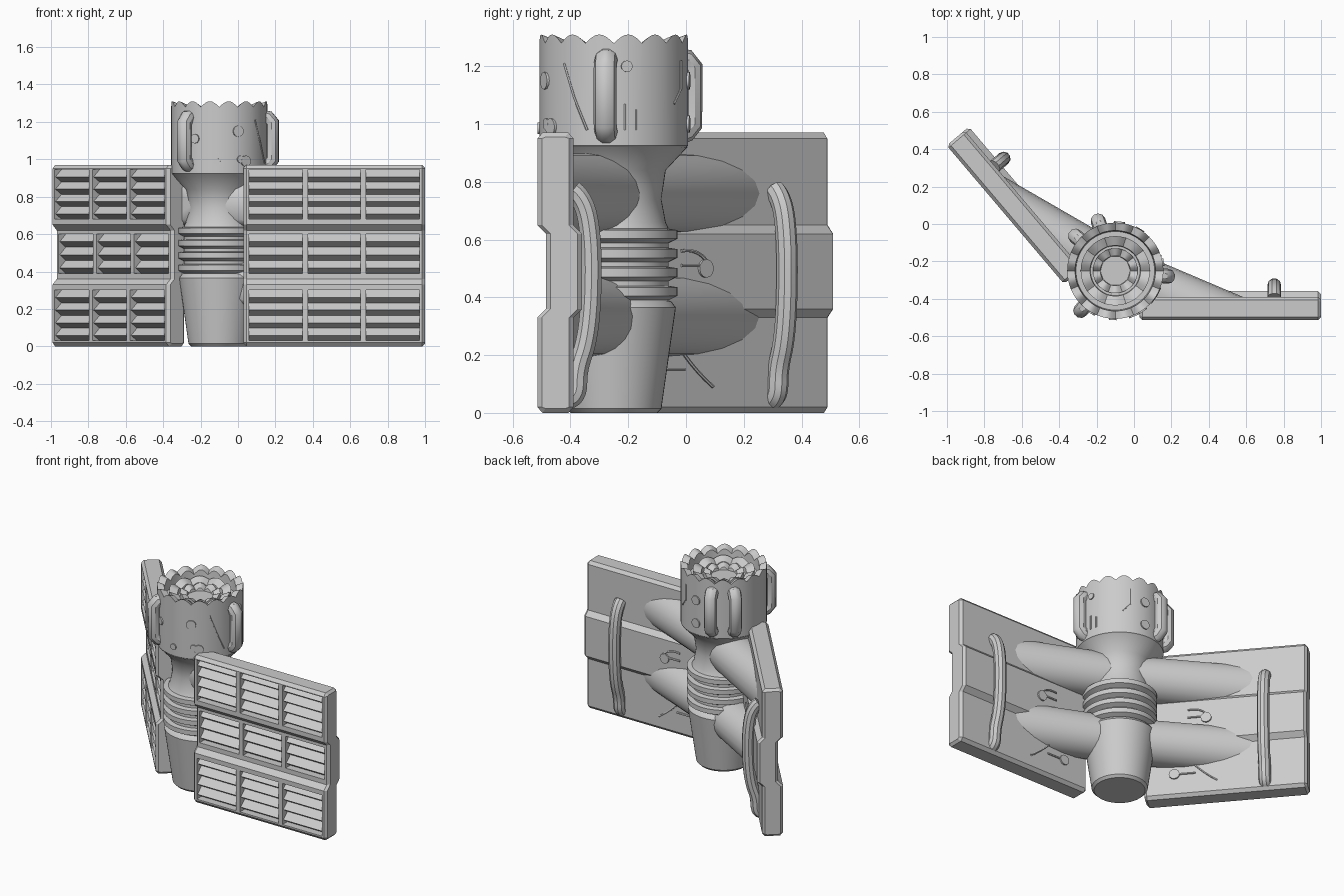
import bpy, bmesh
from math import sin, cos, pi, radians
from mathutils import Matrix, Vector

cube = bpy.data.objects.get("Cube")
if cube:
    bpy.data.objects.remove(cube, do_unlink=True)

grey = bpy.data.materials.new("plain grey")
grey.use_nodes = True
COLOUR = (0.6, 0.6, 0.6, 1)
grey.diffuse_color = COLOUR
grey.node_tree.nodes["Principled BSDF"].inputs["Base Color"].default_value = COLOUR

AXIS = Matrix.Translation((-0.1, -0.25, 0))


def add_mesh(name, mesh, matrix, angle=35):
    mesh.materials.clear()
    mesh.materials.append(grey)
    mesh.polygons.foreach_set("use_smooth", [True] * len(mesh.polygons))
    mesh.set_sharp_from_angle(angle=radians(angle))
    obj = bpy.data.objects.new(name, mesh)
    obj.matrix_world = matrix
    bpy.context.collection.objects.link(obj)
    return obj


def finish(name, bm, matrix, angle=35):
    bmesh.ops.recalc_face_normals(bm, faces=bm.faces)
    mesh = bpy.data.meshes.new(name)
    bm.to_mesh(mesh)
    bm.free()
    return add_mesh(name, mesh, matrix, angle)


def tube(name, points, radius, matrix, smooth_path=False, sides=3):
    curve = bpy.data.curves.new(name, "CURVE")
    curve.dimensions = "3D"
    curve.bevel_depth = radius
    curve.bevel_resolution = sides
    curve.use_fill_caps = True
    spline = curve.splines.new("NURBS" if smooth_path else "POLY")
    spline.points.add(len(points) - 1)
    for p, co in zip(spline.points, points):
        p.co = (*co, 1)
    if smooth_path:
        spline.order_u = 3
        spline.use_endpoint_u = True
        spline.resolution_u = 6
    temp = bpy.data.objects.new(name, curve)
    bpy.context.collection.objects.link(temp)
    bpy.context.view_layer.update()
    dg = bpy.context.evaluated_depsgraph_get()
    mesh = bpy.data.meshes.new_from_object(temp.evaluated_get(dg))
    bpy.data.objects.remove(temp, do_unlink=True)
    return add_mesh(name, mesh, matrix)


def disc(name, radius, depth, matrix):
    bm = bmesh.new()
    bmesh.ops.create_cone(bm, cap_ends=True, segments=12, radius1=radius,
                          radius2=radius, depth=depth)
    return finish(name, bm, matrix)


def lathe(name, profile, sides=48, petals=0, dips=None):
    """Turn (radius, z) points; points listed in dips follow a petal edge."""
    bm = bmesh.new()
    rings = []
    for k, (r, z) in enumerate(profile):
        dip = (dips or {}).get(k, 0)
        rings.append([bm.verts.new((r * cos(a), r * sin(a),
                                    z - dip * (1 - abs(sin(a * petals / 2)))))
                      for a in (2 * pi * i / sides for i in range(sides))])
    for a, b in zip(rings, rings[1:]):
        for i in range(sides):
            j = (i + 1) % sides
            bm.faces.new((a[i], a[j], b[j], b[i]))
    bm.faces.new(rings[0])
    bm.faces.new(rings[-1])
    return finish(name, bm, AXIS)


# Central column: tapered foot, stacked fins, neck
column = [(0.15, 0), (0.165, 0.015), (0.215, 0.365), (0.2, 0.385)]
for k in range(4):
    z = 0.39 + 0.066 * k
    column += [(0.19, z), (0.22, z + 0.015), (0.22, z + 0.045), (0.19, z + 0.05)]
column += [(0.18, 0.66), (0.165, 0.74), (0.18, 0.84), (0.255, 0.92)]
lathe("column", column)

# Head: petal-edged cup with nested crowns inside
lathe("head", [(0.245, 0.915), (0.257, 0.925), (0.257, 1.31), (0.215, 1.295),
               (0.21, 1.22), (0.19, 1.22)], 128, 16, {2: 0.03, 3: 0.03})
lathe("middle_crown", [(0.185, 1.2), (0.185, 1.27), (0.135, 1.25), (0.13, 1.2)],
      80, 10, {1: 0.02, 2: 0.02})
lathe("inner_crown", [(0.12, 1.2), (0.12, 1.255), (0.08, 1.24), (0.075, 1.21)],
      80, 10, {1: 0.02, 2: 0.02})

# Grips around the head
for deg in (229, -6, 109, 139):
    tube("head_grip", [(0.23, 0, 1.225), (0.262, 0, 1.222), (0.284, 0, 1.195),
                       (0.284, 0, 1.0), (0.262, 0, 0.975), (0.23, 0, 0.965)],
         0.04, AXIS @ Matrix.Rotation(radians(deg), 4, "Z"))


def on_head(deg, z):
    return (AXIS @ Matrix.Rotation(radians(deg), 4, "Z")
            @ Matrix.Translation((0.257, 0, z)) @ Matrix.Rotation(pi / 2, 4, "Y"))


# Round studs and thin strips on the head wall
for deg, z, r in ((293, 1.15, 0.03), (240, 1.11, 0.025), (267, 0.985, 0.02),
                  (303, 0.99, 0.03), (296, 1.0, 0.02), (85, 1.0, 0.03),
                  (85, 1.15, 0.03), (10, 1.2, 0.02)):
    disc("head_stud", r, 0.014, on_head(deg, z))
for path in (((318, 1.21), (328, 1.09), (339, 0.98)), ((9, 1.07), (9, 0.98)),
             ((18, 1.05), (18, 0.98)), ((64, 1.22), (64, 1.12), (54, 1.07))):
    tube("head_strip", [(0.257 * cos(radians(a)), 0.257 * sin(radians(a)), z)
                        for a, z in path], 0.005, AXIS, sides=1)

# Panel outline: height, backward shift, half thickness
STATIONS = [(0, 0, 0.045), (0.02, 0, 0.0625), (0.03, 0, 0.0625), (0.3, 0, 0.0625),
            (0.33, 0, 0.0625), (0.36, 0.03, 0.0625), (0.39, 0.03, 0.0625),
            (0.6, 0.03, 0.0625), (0.62, 0.03, 0.0625), (0.65, 0, 0.0625),
            (0.68, 0, 0.0625), (0.945, 0, 0.0625), (0.95, 0, 0.0625), (0.97, 0, 0.045)]
SPANS = [-0.485, -0.47, -0.455, -0.17, -0.14, 0.14, 0.17, 0.455, 0.47, 0.485]
CELL_COLS = (2, 4, 6)
CELL_ROWS = {2: 4, 6: 3, 10: 4}   # outline interval: number of slats


def panel(prefix, matrix):
    bm = bmesh.new()
    n = len(STATIONS)
    rings = []
    for u in SPANS:
        end = abs(u) > 0.48
        thin = 0.75 if end else 1
        ring = []
        for side, rows in ((-1, STATIONS), (1, STATIONS[::-1])):
            for z, shift, half in rows:
                z = min(max(z, 0.015), 0.955) if end else z
                ring.append(bm.verts.new((u, shift + side * half * thin, z)))
        rings.append(ring)
    cells = []
    for i, (a, b) in enumerate(zip(rings, rings[1:])):
        for j in range(2 * n):
            k = (j + 1) % (2 * n)
            face = bm.faces.new((a[j], b[j], b[k], a[k]))
            if i in CELL_COLS and j in CELL_ROWS:
                cells.append(face)
    bm.faces.new(rings[0])
    bm.faces.new(rings[-1])
    bmesh.ops.recalc_face_normals(bm, faces=bm.faces)
    for face in bmesh.ops.extrude_discrete_faces(bm, faces=cells)["faces"]:
        bmesh.ops.translate(bm, verts=face.verts, vec=(0, 0.055, 0))
    finish(prefix + "_panel", bm, matrix, 15)

    # Slanted slats filling each opening
    bm = bmesh.new()
    for i in CELL_COLS:
        for j, count in CELL_ROWS.items():
            low, shift, half = STATIONS[j]
            pitch = (STATIONS[j + 1][0] - low) / count
            front, back = shift - half + 0.008, shift - half + 0.05
            for s in range(count):
                z = low + s * pitch
                outline = [(back, z), (front, z + pitch * 0.42), (back, z + pitch)]
                left, right = ([bm.verts.new((u, y, h)) for y, h in outline]
                               for u in (SPANS[i], SPANS[i + 1]))
                for k in range(3):
                    m = (k + 1) % 3
                    bm.faces.new((left[k], left[m], right[m], right[k]))
                bm.faces.new(left)
                bm.faces.new(right)
    finish(prefix + "_slats", bm, matrix, 15)


def arm(prefix, z, deg, matrix):
    """Horizontal round arm, trimmed where it sinks into the panel."""
    bm = bmesh.new()
    place = (AXIS @ Matrix.Translation((0, 0, z)) @ Matrix.Rotation(radians(deg), 4, "Z")
             @ Matrix.Rotation(pi / 2, 4, "Y") @ Matrix.Translation((0, 0, 0.6)))
    bmesh.ops.create_cone(bm, cap_ends=True, segments=20, radius1=0.138,
                          radius2=0.138, depth=1.2, matrix=place)
    inward = matrix.to_3x3() @ Vector((0, 1, 0))
    cut = bmesh.ops.bisect_plane(bm, geom=bm.verts[:] + bm.edges[:] + bm.faces[:],
                                 plane_co=matrix @ Vector((0, 0.035, 0)),
                                 plane_no=inward, clear_inner=True)
    edges = [e for e in cut["geom_cut"] if isinstance(e, bmesh.types.BMEdge)]
    bmesh.ops.contextual_create(bm, geom=edges)
    finish(prefix + "_arm", bm, Matrix())


for prefix, side, centre, turn, arm_turn in (
        ("left", 1, (0.515, -0.452, 0), 0, -23),
        ("right", -1, (-0.64, 0.09, 0), -49.7, 150)):
    frame = Matrix.Translation(centre) @ Matrix.Rotation(radians(turn), 4, "Z")
    panel(prefix, frame)
    for z in (0.76, 0.335):
        arm(prefix, z, arm_turn, frame)
    # Long bowed handle behind the panel
    u = 0.235 * side
    tube(prefix + "_handle", [(u, 0.06, 0.77), (u, 0.1, 0.74), (u, 0.125, 0.6),
                              (u, 0.125, 0.4), (u, 0.11, 0.25), (u, 0.075, 0.15),
                              (u, 0.075, 0.06), (u, 0.05, 0.05)], 0.037, frame, True)
    # Small round tags and wires on the back
    for du, dy, z in ((-0.11, 0.094, 0.5), (-0.305, 0.064, 0.15)):
        disc(prefix + "_tag", 0.032, 0.016, frame @ Matrix.Translation((du * side, dy, z))
             @ Matrix.Rotation(pi / 2, 4, "X"))
    for path in (((-0.26, 0.066, 0.3), (-0.17, 0.066, 0.17), (-0.05, 0.066, 0.09)),
                 ((-0.3, 0.066, 0.15), (-0.18, 0.066, 0.15)),
                 ((-0.11, 0.096, 0.53), (-0.15, 0.096, 0.57), (-0.22, 0.096, 0.56)),
                 ((-0.11, 0.096, 0.51), (-0.22, 0.096, 0.51))):
        tube(prefix + "_wire", [(x * side, y, z) for x, y, z in path], 0.006, frame, True, 1)
